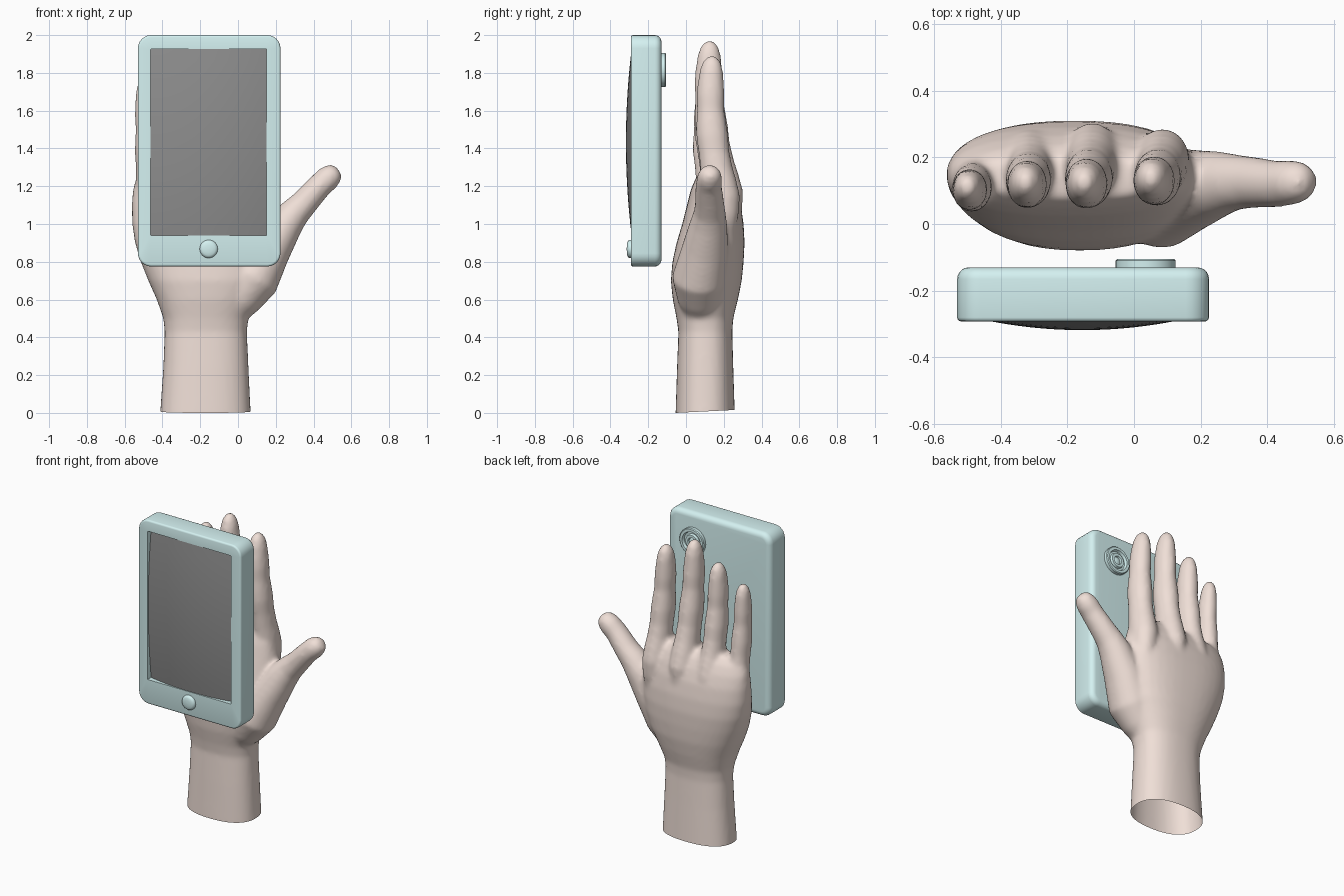
import bpy, bmesh
from math import sin, cos, pi
from mathutils import Vector

if "Cube" in bpy.data.objects:
    bpy.data.objects.remove(bpy.data.objects["Cube"])


def material(name, rgb):
    m = bpy.data.materials.new(name)
    m.diffuse_color = (*rgb, 1)
    m.use_nodes = True
    m.node_tree.nodes["Principled BSDF"].inputs["Base Color"].default_value = m.diffuse_color
    return m


SKIN = material("skin", (0.87, 0.74, 0.68))
TEAL = material("teal", (0.66, 0.88, 0.88))
DARK = material("dark_glass", (0.27, 0.27, 0.27))


def loft(bm, rings):
    """Skin a list of equal-length point rings and close both ends."""
    rows = [[bm.verts.new(p) for p in r] for r in rings]
    n = len(rows[0])
    for a, b in zip(rows, rows[1:]):
        for i in range(n):
            bm.faces.new((a[i], a[(i + 1) % n], b[(i + 1) % n], b[i]))
    bm.faces.new(rows[0])
    bm.faces.new(rows[-1])


def finish(bm, name, mat, angle=40):
    bmesh.ops.recalc_face_normals(bm, faces=bm.faces)
    me = bpy.data.meshes.new(name)
    bm.to_mesh(me)
    bm.free()
    me.materials.append(mat)
    ob = bpy.data.objects.new(name, me)
    bpy.context.collection.objects.link(ob)
    bpy.ops.object.select_all(action='DESELECT')
    ob.select_set(True)
    bpy.context.view_layer.objects.active = ob
    bpy.ops.object.shade_smooth_by_angle(angle=angle * pi / 180)
    return ob


def oval(z, x0, x1, y0, y1, power=2.4, n=40):
    """Horizontal superellipse section."""
    pts = []
    for i in range(n):
        c, s = cos(2 * pi * i / n), sin(2 * pi * i / n)
        f = (abs(c) ** power + abs(s) ** power) ** (-1 / power)
        pts.append(((x0 + x1) / 2 + (x1 - x0) / 2 * c * f,
                    (y0 + y1) / 2 + (y1 - y0) / 2 * s * f, z))
    return pts


def tube(bm, path, n=20):
    """Tapered limb: path of (point, side radius, depth radius)."""
    pts = [Vector(p[0]) for p in path]
    rings = []
    for i, (_, rx, ry) in enumerate(path):
        d = (pts[min(i + 1, len(pts) - 1)] - pts[max(i - 1, 0)]).normalized()
        side = d.cross(Vector((0, 1, 0))).normalized()
        up = side.cross(d)
        rings.append([pts[i] + side * rx * cos(2 * pi * k / n) + up * ry * sin(2 * pi * k / n)
                      for k in range(n)])
    loft(bm, rings)


def rrect(y, cx, cz, hx, hz, r, seg=6):
    """Rounded rectangle in the xz plane."""
    pts = []
    for q, (sx, sz) in enumerate(((1, 1), (-1, 1), (-1, -1), (1, -1))):
        for k in range(seg + 1):
            a = (q + k / seg) * pi / 2
            pts.append((cx + sx * (hx - r) + r * cos(a), y, cz + sz * (hz - r) + r * sin(a)))
    return pts


def turned(name, cx, cz, profile, mat, n=32):
    """Round part turned about the y axis; profile of (radius, y)."""
    bm = bmesh.new()
    loft(bm, [[(cx + r * cos(2 * pi * k / n), y, cz + r * sin(2 * pi * k / n))
               for k in range(n)] for r, y in profile])
    return finish(bm, name, mat)


# Hand: forearm and palm
bm = bmesh.new()
loft(bm, [oval(*s) for s in (
    (-0.10, -0.415, 0.07, -0.055, 0.26), (0.0, -0.412, 0.067, -0.055, 0.258),
    (0.25, -0.395, 0.055, -0.047, 0.25), (0.43, -0.388, 0.047, -0.04, 0.245),
    (0.50, -0.395, 0.055, -0.05, 0.25), (0.60, -0.43, 0.10, -0.07, 0.275),
    (0.70, -0.475, 0.15, -0.08, 0.295), (0.80, -0.515, 0.18, -0.072, 0.305),
    (0.90, -0.545, 0.19, -0.05, 0.31), (1.00, -0.56, 0.19, -0.02, 0.305),
    (1.10, -0.562, 0.175, 0.005, 0.29), (1.18, -0.557, 0.155, 0.025, 0.265),
    (1.24, -0.54, 0.135, 0.05, 0.235), (1.28, -0.50, 0.11, 0.08, 0.20))])

# Hand: four fingers with joint swellings
GIRTH = ((-0.25, .06), (-0.12, .08), (0, .087), (.1, .084), (.2, .077), (.32, .073), (.44, .076),
         (.52, .072), (.62, .065), (.72, .067), (.8, .063), (.9, .055), (.96, .042), (1, .018))
for base, tip, size in (
        ((0.085, 0.19, 1.14), (0.05, 0.14, 1.89), 1.0),
        ((-0.125, 0.205, 1.16), (-0.15, 0.128, 1.97), 1.02),
        ((-0.31, 0.19, 1.13), (-0.325, 0.128, 1.865), 0.97),
        ((-0.475, 0.15, 1.08), (-0.50, 0.115, 1.765), 0.85)):
    b, e = Vector(base), Vector(tip)
    path = []
    for t, r in GIRTH:
        p = b.lerp(e, t)
        u = max(t, 0)
        p.y = b.y + (e.y - b.y) * (1 - (1 - u) ** 1.8) - 0.02 * sin(pi * u)
        path.append((p, r * size * 0.94, r * size * 1.12))
    tube(bm, path)

# Hand: thumb and its fleshy base
tube(bm, [((-0.05, 0.08, 0.50), .07, .08), ((0.0, 0.075, 0.60), .12, .12),
          ((0.08, 0.07, 0.71), .14, .145), ((0.165, 0.10, 0.86), .115, .125),
          ((0.25, 0.12, 1.0), .096, .10), ((0.30, 0.125, 1.06), .082, .085),
          ((0.35, 0.125, 1.11), .073, .078), ((0.43, 0.12, 1.20), .066, .07),
          ((0.475, 0.125, 1.242), .067, .068), ((0.505, 0.127, 1.268), .058, .058),
          ((0.522, 0.128, 1.283), .042, .042), ((0.53, 0.128, 1.29), .018, .018)])
hand = finish(bm, "hand", SKIN)

# Hand: fuse the pieces, relax, then cut the wrist open
remesh = hand.modifiers.new("fuse", 'REMESH')
remesh.mode = 'VOXEL'
remesh.voxel_size = 0.013
relax = hand.modifiers.new("relax", 'SMOOTH')
relax.factor, relax.iterations = 0.5, 10
bpy.ops.object.modifier_apply(modifier="fuse")
bpy.ops.object.modifier_apply(modifier="relax")
bm = bmesh.new()
bm.from_mesh(hand.data)
bmesh.ops.bisect_plane(bm, geom=bm.verts[:] + bm.edges[:] + bm.faces[:], dist=1e-5,
                       plane_co=(0, -0.055, 0), plane_no=(0, -0.05, 1), clear_inner=True)
bm.to_mesh(hand.data)
bm.free()
hand.data.shade_smooth()

# Phone case with screen recess
PX, PZ, HX, HZ = -0.1525, 1.3875, 0.3775, 0.6125
SX, SZ, SW, SH = -0.155, 1.4325, 0.307, 0.4945
bm = bmesh.new()
rings = []
for k in range(6):
    a = k / 5 * pi / 2
    i = 0.035 * (1 - sin(a))
    rings.append(rrect(-0.13 - 0.035 * (1 - cos(a)), PX, PZ, HX - i, HZ - i, 0.07 - i))
for k in range(4):
    a = k / 3 * pi / 2
    i = 0.012 * (1 - cos(a))
    rings.append(rrect(-0.28 - 0.012 * sin(a), PX, PZ, HX - i, HZ - i, 0.07 - i))
rings += [rrect(y, SX, SZ, SW, SH, 0.004) for y in (-0.292, -0.245)]
loft(bm, rings)
finish(bm, "phone_case", TEAL)

# Bulging screen
bm = bmesh.new()
N = 16
grid = []
for j in range(N + 1):
    v = 2 * j / N - 1
    row = []
    for i in range(N + 1):
        u = 2 * i / N - 1
        row.append(bm.verts.new((SX + u * SW, -0.318 + 0.033 * u * u + 0.03 * v * v, SZ + v * SH)))
    grid.append(row)
for j in range(N):
    for i in range(N):
        bm.faces.new((grid[j][i], grid[j][i + 1], grid[j + 1][i + 1], grid[j + 1][i]))
finish(bm, "screen", DARK)

# Home button and rear camera
turned("home_button", -0.155, 0.868,
       [(.048, -.285), (.048, -.298), (.044, -.306), (.034, -.311), (.018, -.313), (.004, -.314)], TEAL)
turned("camera_lens", 0.035, 1.815,
       [(.09, -.14), (.09, -.11), (.085, -.105), (.068, -.105), (.062, -.122), (.05, -.122),
        (.045, -.108), (.028, -.108), (.024, -.118), (.012, -.114), (.003, -.113)], TEAL)
